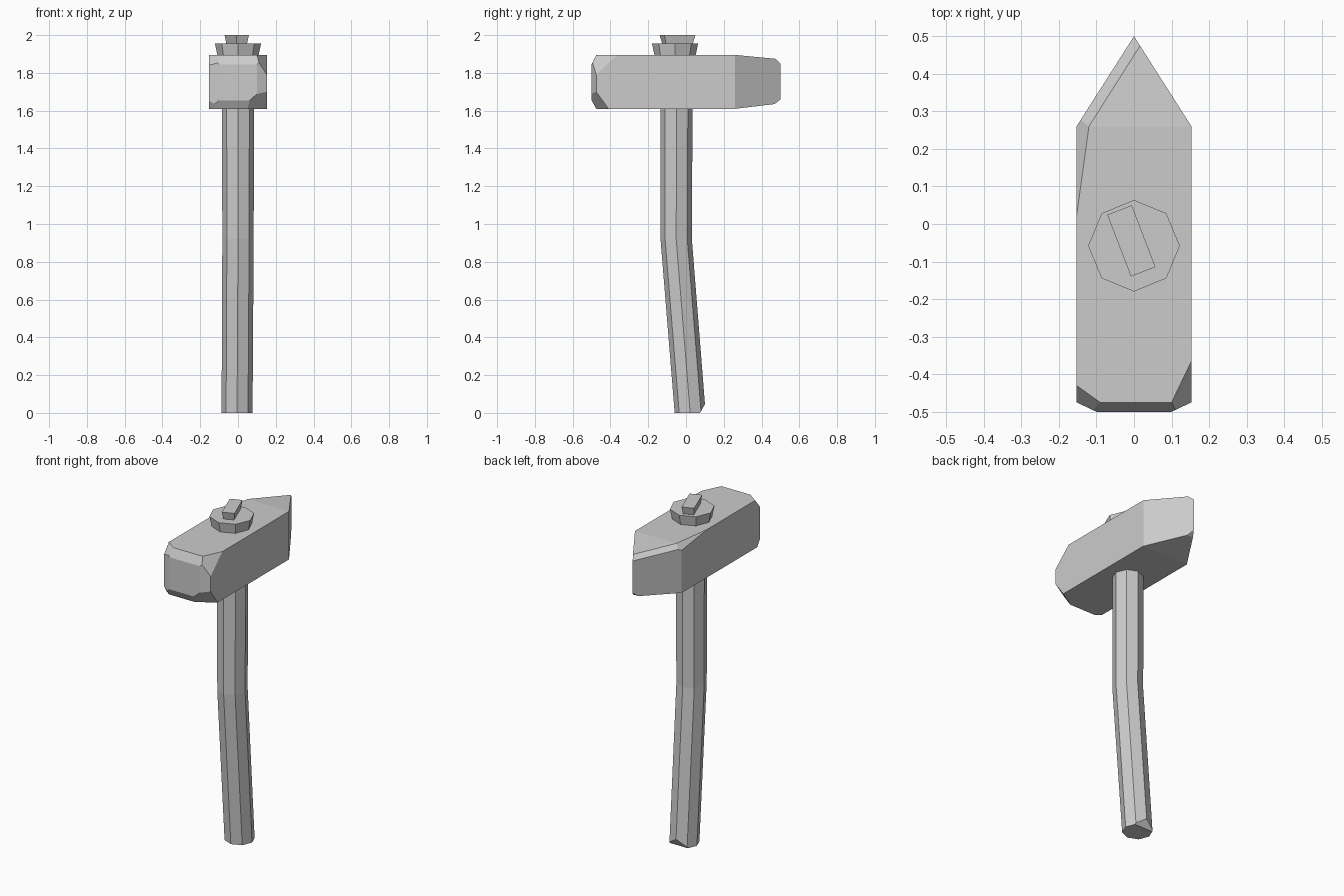
import bpy
import bmesh
import math
from mathutils import Vector, Matrix

cube = bpy.data.objects.get("Cube")
if cube:
    bpy.data.objects.remove(cube, do_unlink=True)

GRAY = (0.6, 0.6, 0.6, 1)
mat = bpy.data.materials.new("plain gray")
mat.use_nodes = True
mat.diffuse_color = GRAY
mat.node_tree.nodes["Principled BSDF"].inputs["Base Color"].default_value = GRAY


def finish(bm, name):
    bmesh.ops.recalc_face_normals(bm, faces=bm.faces)
    mesh = bpy.data.meshes.new(name)
    bm.to_mesh(mesh)
    bm.free()
    mesh.materials.append(mat)
    obj = bpy.data.objects.new(name, mesh)
    bpy.context.collection.objects.link(obj)
    return obj


def slice_off(bm, a, b, c, inside):
    """Cut away the side of plane a-b-c that is away from the inside point."""
    a, b, c = Vector(a), Vector(b), Vector(c)
    normal = (b - a).cross(c - a).normalized()
    if normal.dot(Vector(inside) - a) > 0:
        normal.negate()
    geom = bm.verts[:] + bm.edges[:] + bm.faces[:]
    cut = bmesh.ops.bisect_plane(bm, geom=geom, dist=1e-5, plane_co=a,
                                 plane_no=normal, clear_outer=True)
    rim = [e for e in cut["geom_cut"] if isinstance(e, bmesh.types.BMEdge)]
    bmesh.ops.contextual_create(bm, geom=rim)


def loft(bm, rings):
    """Skin a list of equal point rings and cap both ends."""
    rows = [[bm.verts.new(p) for p in ring] for ring in rings]
    n = len(rows[0])
    for low, high in zip(rows, rows[1:]):
        for i in range(n):
            j = (i + 1) % n
            bm.faces.new((low[i], low[j], high[j], high[i]))
    bm.faces.new(rows[0][::-1])
    bm.faces.new(rows[-1])


def octagon(x, y, z, r):
    return [(x + r * math.cos(i * math.pi / 4), y + r * math.sin(i * math.pi / 4), z)
            for i in range(8)]


# Hammer head: pentagonal outline extruded upward, then chipped by planes
W, LOW, TOP = 0.153, 1.61, 1.895
BACK, FACE, RIM = 0.26, -0.5, -0.475
outline = [(-W, FACE), (W, FACE), (W, BACK), (0, 0.5), (-W, BACK)]
bm = bmesh.new()
loft(bm, [[(x, y, z) for x, y in outline] for z in (LOW, TOP)])
cuts = [
    # striking face rim
    ((0, RIM, TOP), (1, RIM, TOP), (0, FACE, 1.845)),
    ((0, RIM, LOW), (1, RIM, LOW), (0, FACE, 1.655)),
    ((W, RIM, 0), (W, RIM, 1), (0.1, FACE, 0)),
    ((-W, RIM, 0), (-W, RIM, 1), (-0.1, FACE, 0)),
    # striking face corners
    ((W, -0.365, TOP), (0.1, RIM, TOP), (W, RIM, 1.79)),
    ((-W, -0.43, TOP), (-0.09, RIM, TOP), (-W, RIM, 1.84)),
    ((W, -0.41, LOW), (0.05, RIM, LOW), (W, RIM, 1.70)),
    ((-W, -0.45, LOW), (-0.12, RIM, LOW), (-W, RIM, 1.65)),
    # tapering splitting edge
    ((0, BACK, TOP), (1, BACK, TOP), (0, 0.47, 1.875)),
    ((0, BACK, LOW), (1, BACK, LOW), (0, 0.47, 1.635)),
    ((0, 0.47, 1.635), (1, 0.47, 1.635), (0, 0.5, 1.66)),
    # worn upper edge on one side
    ((-0.12, BACK, TOP), (0.017, 0.475, 1.875), (0, 0.5, 1.85)),
    ((-W, 0.02, TOP), (-0.12, BACK, TOP), (-W, BACK, 1.862)),
]
for plane in cuts:
    slice_off(bm, *plane, inside=(0, 0, 1.75))
finish(bm, "hammer_head")

# Bent octagonal handle with a chipped heel
bm = bmesh.new()
loft(bm, [octagon(-0.005, 0.022, 0, 0.082),
          octagon(0, -0.052, 0.92, 0.083),
          octagon(0, -0.05, 1.7, 0.085)])
slice_off(bm, (0, 0.105, 0.055), (0, 0.075, 0), (1, 0.075, 0), inside=(0, 0, 0.5))
finish(bm, "handle")

# Handle end flaring out above the head
bm = bmesh.new()
loft(bm, [octagon(0, -0.058, TOP - 0.02, 0.105), octagon(0, -0.058, 1.955, 0.122)])
finish(bm, "handle_cap")

# Small wedge driven into the cap at an angle
bm = bmesh.new()
turn = Matrix.Rotation(math.radians(21), 3, "Z")
rings = []
for z, w, l in ((1.94, 0.028, 0.072), (2.0, 0.035, 0.088)):
    corners = [(-w, -l), (w, -l), (w, l), (-w, l)]
    rings.append([turn @ Vector((x, y, 0)) + Vector((-0.007, -0.045, z))
                  for x, y in corners])
loft(bm, rings)
finish(bm, "wedge")
